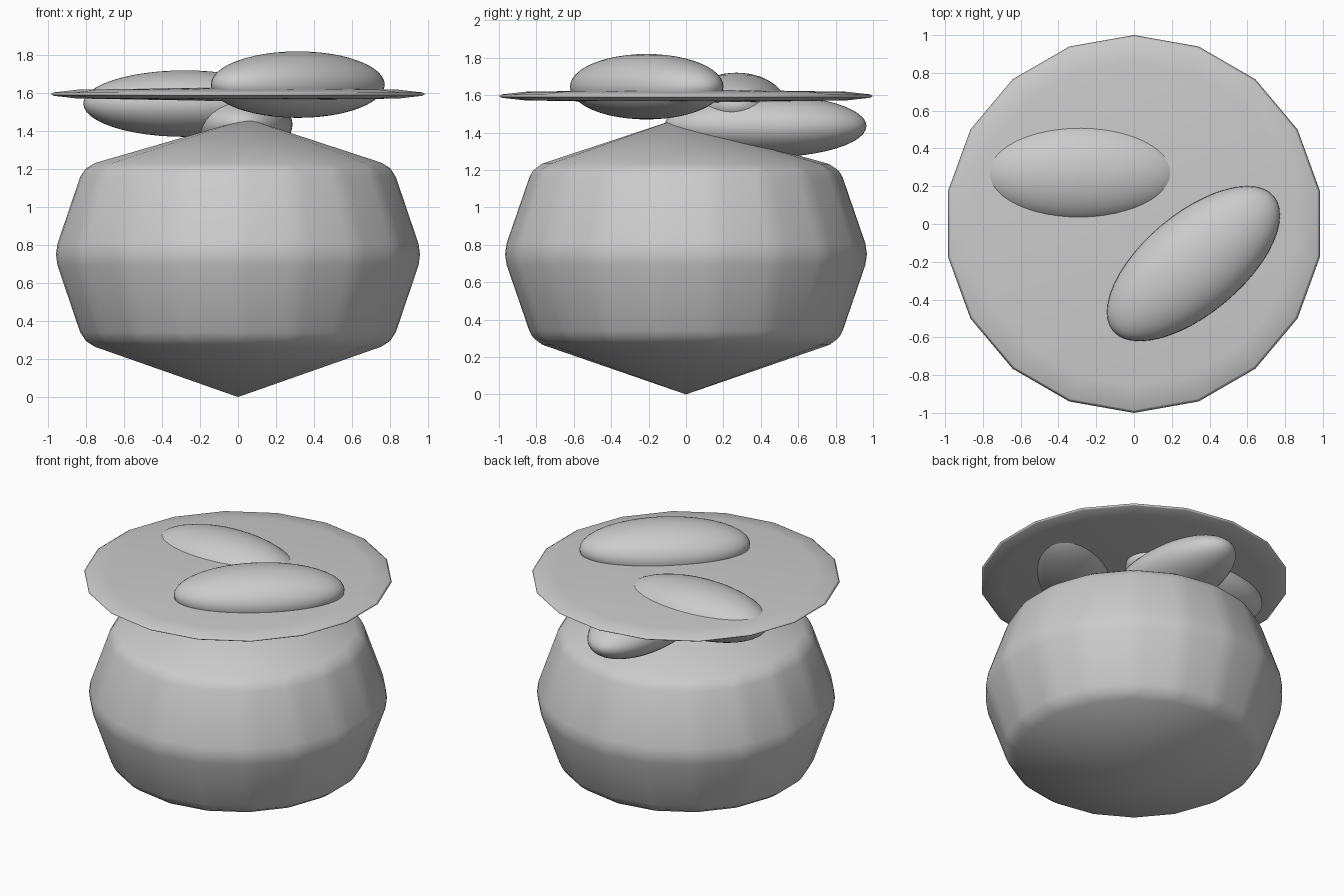
import bpy, bmesh, math

if "Cube" in bpy.data.objects:
    bpy.data.objects.remove(bpy.data.objects["Cube"])

SIDES = 18

def lathe(name, bottom, rings, top, bevel):
    """Faceted body: bottom tip, rings of (radius, z), top tip, softened by a bevel."""
    bm = bmesh.new()
    loops = []
    for r, z in rings:
        loops.append([bm.verts.new((r * math.sin(2 * math.pi * i / SIDES),
                                    r * math.cos(2 * math.pi * i / SIDES), z))
                      for i in range(SIDES)])
    low, high = bm.verts.new(bottom), bm.verts.new(top)
    for i in range(SIDES):
        j = (i + 1) % SIDES
        bm.faces.new((low, loops[0][i], loops[0][j]))
        for a, b in zip(loops, loops[1:]):
            bm.faces.new((a[i], b[i], b[j], a[j]))
        bm.faces.new((high, loops[-1][j], loops[-1][i]))
    bmesh.ops.recalc_face_normals(bm, faces=bm.faces)
    mesh = bpy.data.meshes.new(name)
    bm.to_mesh(mesh)
    bm.free()
    mesh.shade_smooth()
    ob = bpy.data.objects.new(name, mesh)
    bpy.context.collection.objects.link(ob)
    if bevel:
        mod = ob.modifiers.new("Bevel", 'BEVEL')
        mod.width = bevel
        mod.segments = 2
        mod.limit_method = 'ANGLE'
        mod.angle_limit = math.radians(12)
    return ob

def pebble(name, centre, size, turn=0):
    """Smooth flattened ellipsoid, turned about z."""
    bpy.ops.mesh.primitive_uv_sphere_add(segments=48, ring_count=24, radius=1,
                                         location=centre,
                                         rotation=(0, 0, math.radians(turn)))
    ob = bpy.context.object
    ob.name = name
    ob.scale = size
    bpy.ops.object.shade_smooth()

# Bulging pot body with an off-centre top tip
lathe("pot_body", (0, 0, 0.0),
      [(0.825, 0.285), (0.985, 0.75), (0.825, 1.215)],
      (0.05, -0.07, 1.465), 0.06)

# Thin lid disc, tapering to its rim
lathe("lid_disc", (0, 0, 1.557),
      [(0.86, 1.572), (0.985, 1.586), (1.0, 1.595), (0.985, 1.604), (0.86, 1.618)],
      (0, 0, 1.632), 0)

# Pebbles around the lid
pebble("back_left_pebble", (-0.28, 0.27, 1.545), (0.535, 0.265, 0.175))
pebble("front_right_pebble", (0.315, -0.21, 1.645), (0.555, 0.265, 0.175), 40)
pebble("lower_back_pebble", (0.02, 0.425, 1.435), (0.54, 0.267, 0.168), 90)
